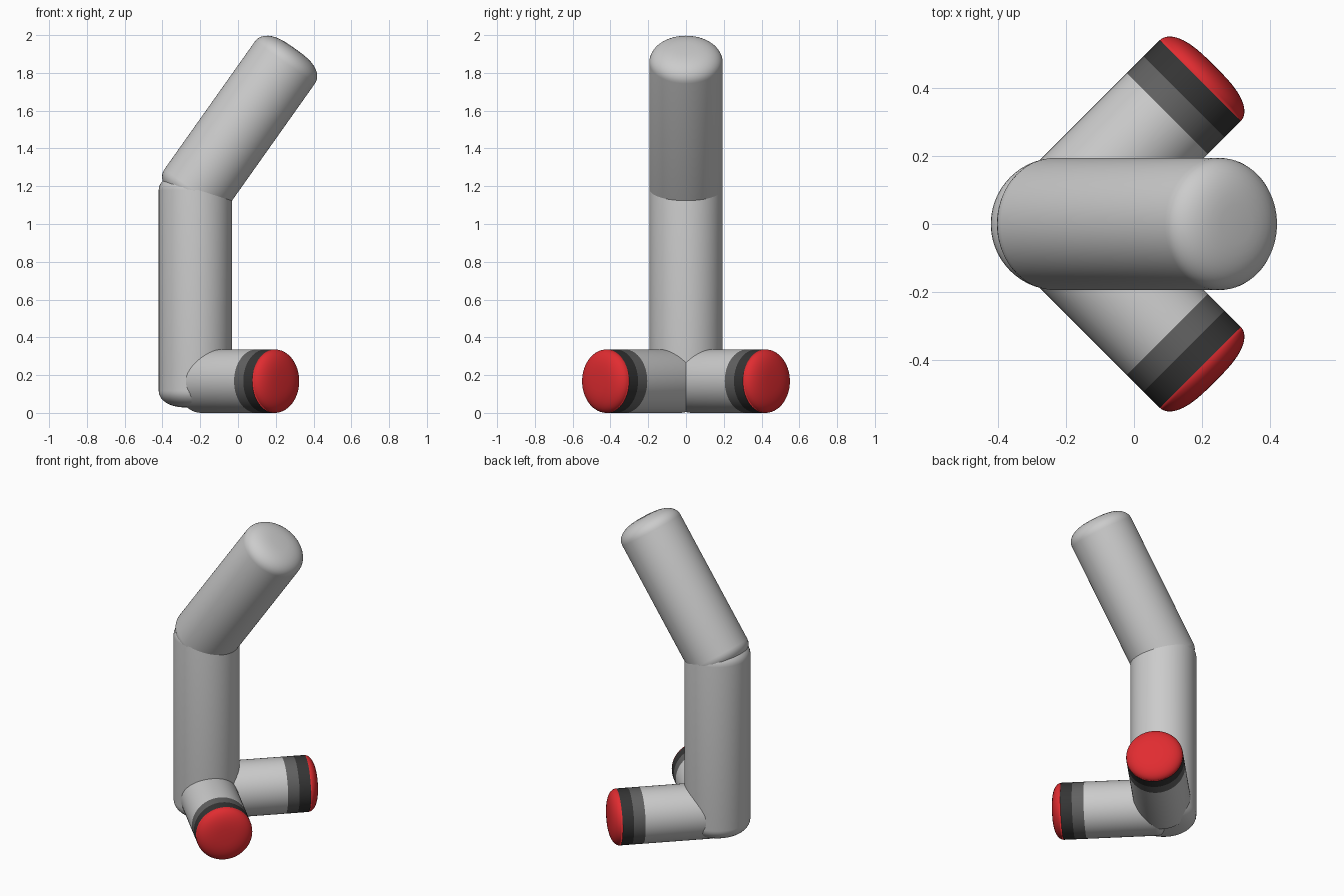
import bpy, bmesh, math
from mathutils import Vector, Matrix

if "Cube" in bpy.data.objects:
    bpy.data.objects.remove(bpy.data.objects["Cube"])

SEG = 72
X0 = -0.226          # x of the upright tube and of the point where the legs meet


def material(name, rgb):
    m = bpy.data.materials.new(name)
    m.diffuse_color = (*rgb, 1)
    m.use_nodes = True
    m.node_tree.nodes["Principled BSDF"].inputs["Base Color"].default_value = m.diffuse_color
    return m


def soft_end(R, s, depth, n=10):
    """Profile (r, s) from the full radius to a soft pole at s."""
    pts = []
    for i in range(n + 1):
        a = math.pi / 2 * i / n
        pts.append((R * max(math.cos(a), 0) ** (2 / 3) if i < n else 0.0,
                    s - depth * (1 - math.sin(a))))
    return pts


def tube(name, origin, direction, R, s0, s1, d0=0, d1=0, mat=None):
    """Lathed tube along direction; d0 / d1 are the depths of the soft ends."""
    start = [(r, -s) for r, s in reversed(soft_end(R, -s0, d0))] if d0 else [(R, s0)]
    end = soft_end(R, s1, d1) if d1 else [(R, s1)]
    rows = start + end
    bm = bmesh.new()
    rings = []
    for r, s in rows:
        if r == 0:
            rings.append([bm.verts.new((0, 0, s))])
        else:
            rings.append([bm.verts.new((r * math.cos(2 * math.pi * k / SEG),
                                        r * math.sin(2 * math.pi * k / SEG), s))
                          for k in range(SEG)])
    for a, b in zip(rings, rings[1:]):
        for k in range(SEG):
            j = (k + 1) % SEG
            quad = [a[k % len(a)], a[j % len(a)], b[j % len(b)], b[k % len(b)]]
            bm.faces.new(list(dict.fromkeys(quad)))
    for f in bm.faces:
        f.smooth = True
    bmesh.ops.recalc_face_normals(bm, faces=bm.faces)
    rot = Vector(direction).to_track_quat('Z', 'Y').to_matrix().to_4x4()
    bm.transform(Matrix.Translation(origin) @ rot)
    me = bpy.data.meshes.new(name)
    bm.to_mesh(me)
    bm.free()
    if mat:
        me.materials.append(mat)
    ob = bpy.data.objects.new(name, me)
    bpy.context.collection.objects.link(ob)
    return ob


grey = material("band_grey", (0.12, 0.12, 0.12))
black = material("band_black", (0.035, 0.035, 0.035))
red = material("cap_red", (0.75, 0.025, 0.03))

# Upright tube and the leaning upper tube
tube("upright_tube", (X0, 0, 0), (0, 0, 1), 0.194, 0.027, 1.27, 0.09, 0.09)
tube("upper_tube", (X0, 0, 1.185), (0.578, 0, 0.816), 0.194, -0.10, 0.912, 0.09, 0.09)

# Two splayed legs with bands and red caps
for side, sy in (("back", 1), ("front", -1)):
    o, d, R = (X0, 0, 0.168), (1, sy, 0), 0.168
    tube(side + "_leg", o, d, R, -0.03, 0.458, d0=0.075)
    tube(side + "_leg_grey_band", o, d, R, 0.458, 0.527, mat=grey)
    tube(side + "_leg_black_band", o, d, R, 0.527, 0.595, mat=black)
    tube(side + "_leg_cap", o, d, R, 0.595, 0.655, d1=0.06, mat=red)
